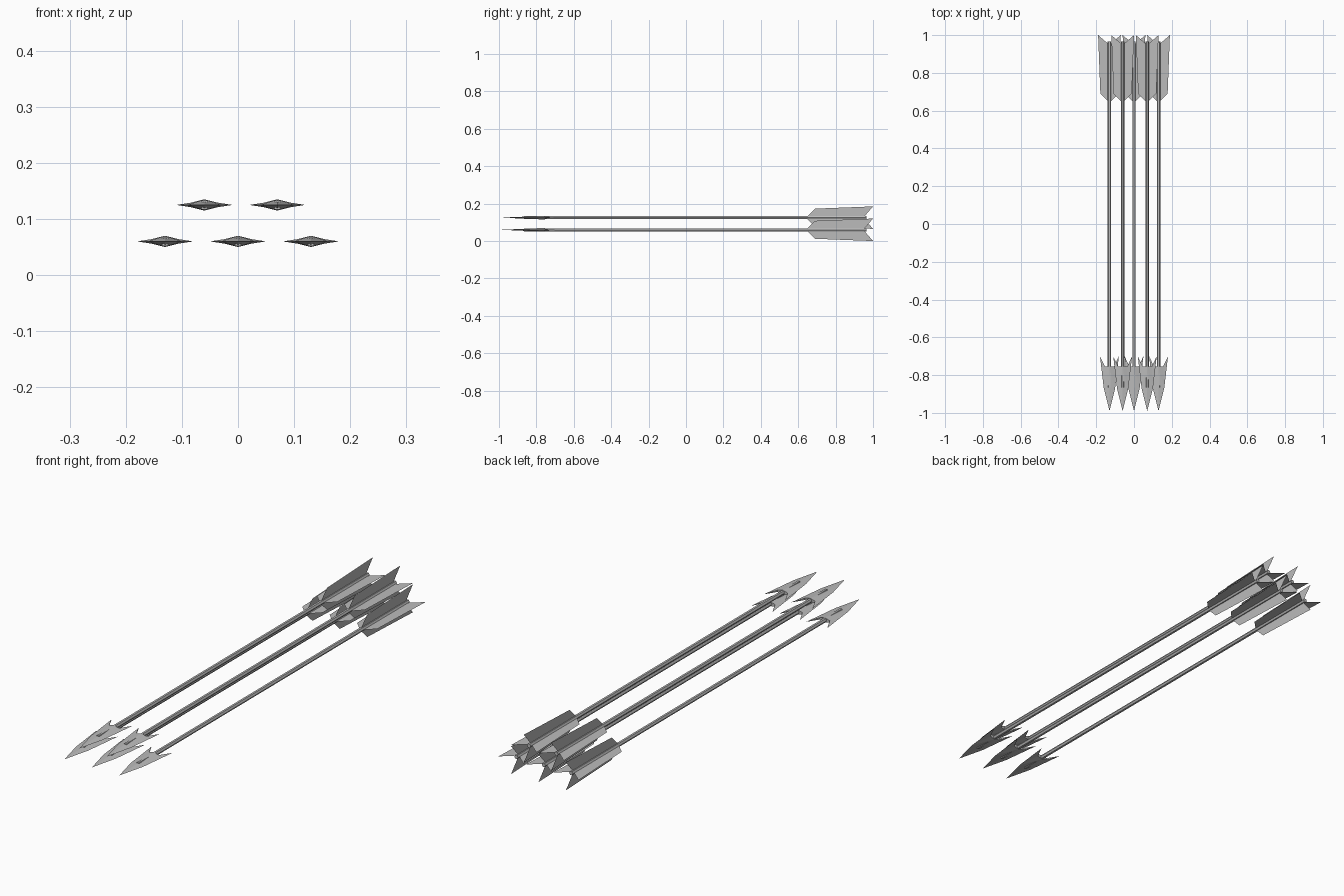
import bpy, bmesh, math
from mathutils import Matrix, Vector

cube = bpy.data.objects.get("Cube")
if cube:
    bpy.data.objects.remove(cube, do_unlink=True)

grey = bpy.data.materials.new("plain grey")
grey.use_nodes = True
colour = (0.5, 0.5, 0.5, 1)
grey.diffuse_color = colour
grey.node_tree.nodes["Principled BSDF"].inputs["Base Color"].default_value = colour


def make_mesh(name, bm):
    mesh = bpy.data.meshes.new(name)
    bm.to_mesh(mesh)
    bm.free()
    mesh.materials.append(grey)
    return mesh


# Hexagonal shaft along y
def shaft_mesh(front=-0.865, back=0.965, radius=0.009):
    bm = bmesh.new()
    bmesh.ops.create_cone(bm, cap_ends=True, segments=6, radius1=radius,
                          radius2=radius, depth=back - front)
    turn = Matrix.Rotation(math.pi / 2, 4, 'X') @ Matrix.Rotation(math.pi / 2, 4, 'Z')
    bmesh.ops.transform(bm, matrix=turn, verts=bm.verts)
    # Put a corner on each side so the top is flat
    if max(v.co.x for v in bm.verts) < radius * 0.95:
        bmesh.ops.rotate(bm, verts=bm.verts, matrix=Matrix.Rotation(math.pi / 6, 3, 'Y'))
    bmesh.ops.translate(bm, verts=bm.verts, vec=(0, (front + back) / 2, 0))
    return make_mesh("shaft", bm)


# Barbed head: thin edges rising to a central ridge, mirrored in x and z
def head_mesh():
    bm = bmesh.new()
    tip, shoulder, barb = (0, -0.99, 0), (0.03, -0.87, 0), (0.05, -0.70, 0)
    notch, ridge, base = (0.024, -0.755, 0.004), (0, -0.755, 0.01), (0, -0.755, 0)
    notch_low = (0.024, -0.755, 0)
    faces = [(tip, shoulder, ridge), (shoulder, notch, ridge),
             (shoulder, barb, notch), (barb, notch_low, notch),
             (ridge, notch, notch_low, base)]
    for sx in (1, -1):
        for sz in (1, -1):
            for face in faces:
                bm.faces.new([bm.verts.new((x * sx, y, z * sz)) for x, y, z in face])
    bmesh.ops.remove_doubles(bm, verts=bm.verts, dist=0.0001)
    bmesh.ops.recalc_face_normals(bm, faces=bm.faces)
    return make_mesh("head", bm)


# Four flat swept vanes around the tail
def vane_mesh():
    bm = bmesh.new()
    outline = [(0, 0.65), (0.008, 0.65), (0.048, 0.69), (0.06, 1.0), (0.008, 0.955), (0, 0.955)]
    for i in range(4):
        turn = Matrix.Rotation(i * math.pi / 2, 3, 'Y')
        bm.faces.new([bm.verts.new(turn @ Vector((r, y, 0))) for r, y in outline])
    return make_mesh("vanes", bm)


parts = {"shaft": shaft_mesh(), "head": head_mesh(), "vanes": vane_mesh()}

# Bundle: three arrows below, two above
places = [(-0.13, 0.06), (0, 0.06), (0.13, 0.06), (-0.06, 0.125), (0.07, 0.125)]
for number, (x, z) in enumerate(places, 1):
    for part, mesh in parts.items():
        obj = bpy.data.objects.new(f"arrow_{number}_{part}", mesh)
        obj.location = (x, 0, z)
        bpy.context.collection.objects.link(obj)
